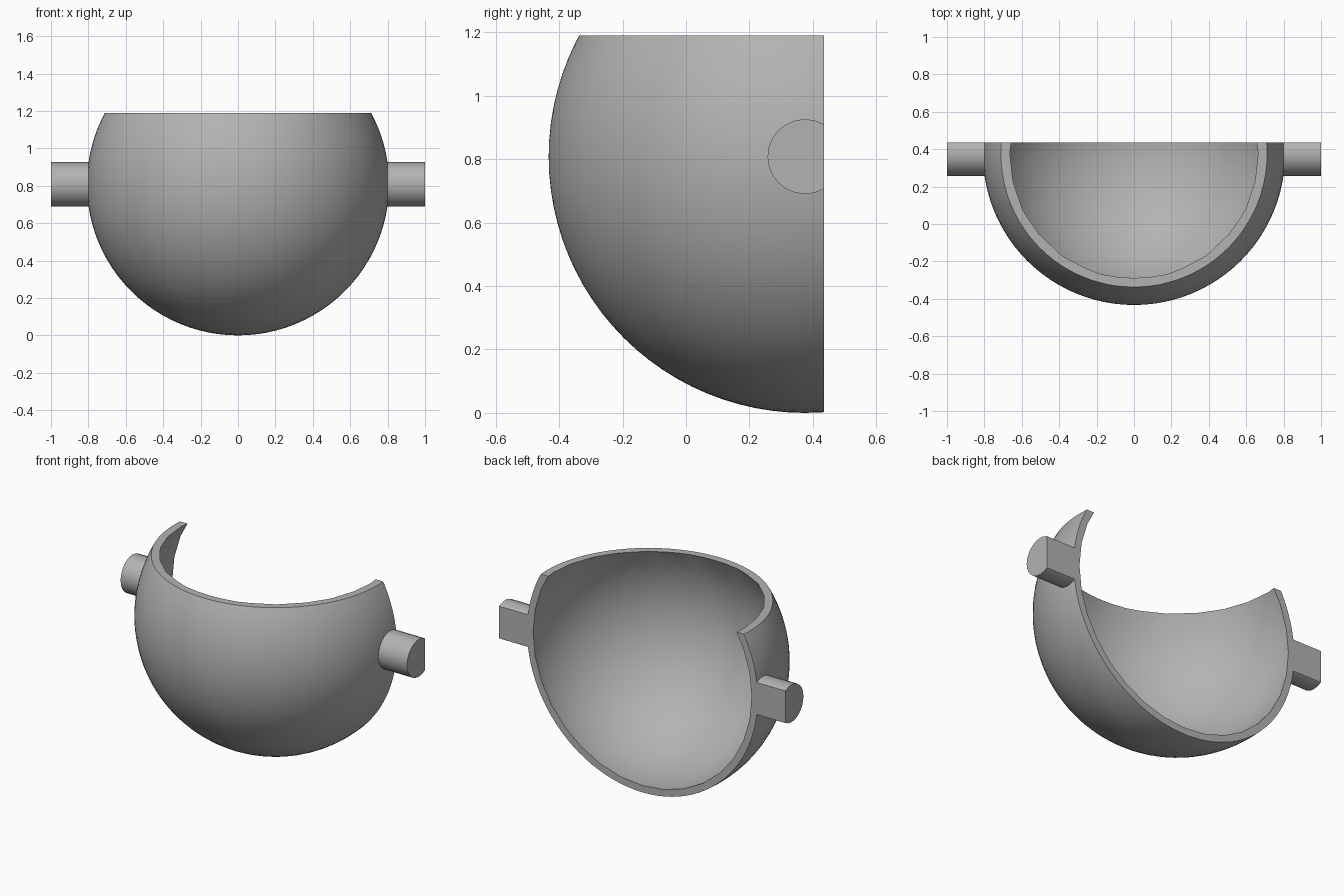
import bpy, bmesh, math
from mathutils import Matrix, Vector

cube = bpy.data.objects.get("Cube")
if cube:
    bpy.data.objects.remove(cube, do_unlink=True)

CENTRE = Vector((0, 0.375, 0.808))
BACK_Y, TOP_Z = 0.435, 1.19
OUTER_R, INNER_R, PIVOT_R = 0.808, 0.769, 0.118

grey = bpy.data.materials.new("plain grey")
grey.use_nodes = True
colour = (0.45, 0.45, 0.45, 1)
grey.diffuse_color = colour
grey.node_tree.nodes["Principled BSDF"].inputs["Base Color"].default_value = colour


def cut(bm, point, normal):
    """Slice away everything beyond a plane and cap the opening."""
    geom = bm.verts[:] + bm.edges[:] + bm.faces[:]
    bmesh.ops.bisect_plane(bm, geom=geom, plane_co=point, plane_no=normal,
                           clear_outer=True)
    rim = [e for e in bm.edges if e.is_boundary]
    if rim:
        bmesh.ops.holes_fill(bm, edges=rim, sides=0)


def finish(name, bm):
    bmesh.ops.recalc_face_normals(bm, faces=bm.faces[:])
    mesh = bpy.data.meshes.new(name)
    bm.to_mesh(mesh)
    bm.free()
    mesh.materials.append(grey)
    obj = bpy.data.objects.new(name, mesh)
    bpy.context.collection.objects.link(obj)
    return obj


def smooth(obj, angle):
    bpy.ops.object.select_all(action="DESELECT")
    obj.select_set(True)
    bpy.context.view_layer.objects.active = obj
    bpy.ops.object.shade_smooth_by_angle(angle=math.radians(angle))


def ball(radius, segments):
    """Sphere with its poles on the front-back axis."""
    bm = bmesh.new()
    turn = Matrix.Translation(CENTRE) @ Matrix.Rotation(math.pi / 2, 4, "X")
    bmesh.ops.create_uvsphere(bm, u_segments=segments, v_segments=segments // 2,
                              radius=radius, matrix=turn)
    return bm


# Bowl: outer ball sliced at the back and top, then hollowed
bm = ball(OUTER_R, 96)
cut(bm, (0, BACK_Y, 0), (0, 1, 0))
cut(bm, (0, 0, TOP_Z), (0, 0, 1))
bowl = finish("bowl_shell", bm)
hollow = finish("hollow_cutter", ball(INNER_R, 32))
hollow.hide_render = True

mod = bowl.modifiers.new("hollow", "BOOLEAN")
mod.operation = "DIFFERENCE"
mod.solver = "EXACT"
mod.object = hollow
bpy.context.view_layer.objects.active = bowl
bpy.ops.object.modifier_apply(modifier=mod.name)
bpy.data.objects.remove(hollow, do_unlink=True)
smooth(bowl, 30)

# Side pivots: round pins sliced flush with the back of the bowl
for side, name in ((1, "left_pivot"), (-1, "right_pivot")):
    start, end = 0.795, 1.0
    bm = bmesh.new()
    place = (Matrix.Translation((side * (start + end) / 2, CENTRE.y, CENTRE.z))
             @ Matrix.Rotation(math.pi / 2, 4, "Y"))
    bmesh.ops.create_cone(bm, cap_ends=True, segments=24, radius1=PIVOT_R,
                          radius2=PIVOT_R, depth=end - start, matrix=place)
    cut(bm, (0, BACK_Y, 0), (0, 1, 0))
    smooth(finish(name, bm), 30)
